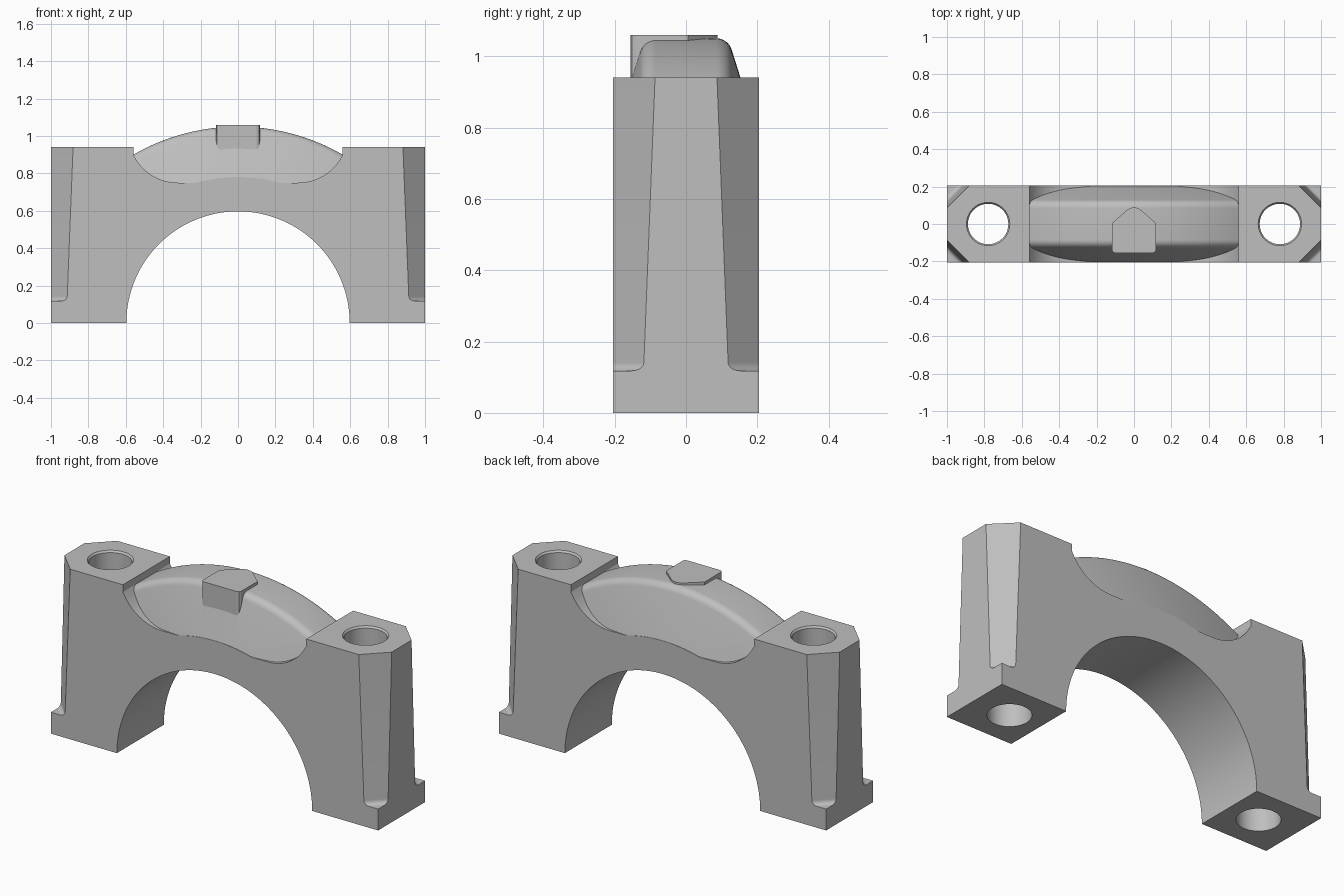
import bpy
import bmesh
from math import sin, cos, pi, radians, sqrt

if "Cube" in bpy.data.objects:
    bpy.data.objects.remove(bpy.data.objects["Cube"], do_unlink=True)

HALF_DEPTH = 0.205
PILLAR_TOP = 0.94
ARCH_R = 0.597
CROWN_R, CROWN_Z = 1.12, -0.07      # top arc of the crown
NOTCH_X = 0.56                      # inner wall of each pillar head

metal = bpy.data.materials.new("cast grey")
metal.use_nodes = True
grey = (0.52, 0.52, 0.52, 1)
metal.diffuse_color = grey
metal.node_tree.nodes["Principled BSDF"].inputs["Base Color"].default_value = grey


def loft(name, rings):
    """Closed solid through a list of equal-length point rings."""
    bm = bmesh.new()
    loops = [[bm.verts.new(p) for p in ring] for ring in rings]
    n = len(loops[0])
    for a, b in zip(loops, loops[1:]):
        for i in range(n):
            j = (i + 1) % n
            bm.faces.new((a[i], a[j], b[j], b[i]))
    bm.faces.new(loops[0])
    bm.faces.new(loops[-1])
    bmesh.ops.recalc_face_normals(bm, faces=bm.faces)
    mesh = bpy.data.meshes.new(name)
    bm.to_mesh(mesh)
    bm.free()
    mesh.materials.append(metal)
    obj = bpy.data.objects.new(name, mesh)
    bpy.context.collection.objects.link(obj)
    return obj


def combine(target, tool, operation):
    """Apply a boolean and discard the tool."""
    mod = target.modifiers.new(operation, "BOOLEAN")
    mod.object, mod.operation, mod.solver = tool, operation, "EXACT"
    bpy.context.view_layer.update()
    graph = bpy.context.evaluated_depsgraph_get()
    result = bpy.data.meshes.new_from_object(target.evaluated_get(graph))
    target.modifiers.clear()
    target.data = result
    bpy.data.objects.remove(tool, do_unlink=True)


def saddle_height(x):
    """Scooped floor beside the crown, rising along it at the middle."""
    r, start = 0.267, 0.32
    dx = max(abs(x) - start, 0)
    scoop = 0.75 + r - sqrt(r * r - dx * dx)
    return max(scoop, sqrt((CROWN_R - 0.27) ** 2 - x * x) + CROWN_Z)


# Arched body with two pillars
outline = [(-1, 0), (-1, PILLAR_TOP), (-NOTCH_X, PILLAR_TOP)]
steps = 56
for i in range(steps + 1):
    x = NOTCH_X * (2 * i / steps - 1)
    outline.append((x, saddle_height(x)))
outline += [(NOTCH_X, PILLAR_TOP), (1, PILLAR_TOP), (1, 0)]
outline += [(ARCH_R * cos(pi * i / 72), ARCH_R * sin(pi * i / 72)) for i in range(73)]
body = loft("bearing_cap", [[(x, y, z) for x, z in outline]
                            for y in (-HALF_DEPTH, HALF_DEPTH)])

# Drafted crown: half section (y, depth) with rounded shoulder, swept on the arc
shoulder = 0.045
half = []
for i in range(9):
    a = radians(72) * i / 8
    half.append((0.085 + shoulder * sin(a), shoulder * (1 - cos(a))))
half.append((0.2045, 0.275))
section = half + [(-y, d) for y, d in reversed(half)]
rings = []
for i in range(49):
    a = radians(31.2) * (i / 24 - 1)
    rings.append([((CROWN_R - d) * sin(a), y, (CROWN_R - d) * cos(a) + CROWN_Z)
                  for y, d in section])
combine(body, loft("crown", rings), "UNION")

# Pointed locating tab on the crown
side = [(0.1, -0.155), (0.111, -0.151), (0.117, -0.14), (0.117, 0.005),
        (0.035, 0.077), (0.018, 0.086)]
plan = side + [(0, 0.089)] + [(-x, y) for x, y in reversed(side)]
tab = loft("locating_tab", [[(x, y, z) for x, y in plan] for z in (0.88, 1.06)])
combine(body, tab, "UNION")

# Bolt holes with a small top chamfer
for sx in (-1, 1):
    levels = [(-0.05, 0.108), (PILLAR_TOP - 0.01, 0.108),
              (PILLAR_TOP, 0.116), (PILLAR_TOP + 0.05, 0.116)]
    hole = loft("bolt_hole", [[(sx * 0.78 + r * cos(2 * pi * i / 64),
                                r * sin(2 * pi * i / 64), z) for i in range(64)]
                              for z, r in levels])
    combine(body, hole, "DIFFERENCE")

# Tapered corner reliefs with a filleted floor
floor, fillet, over = 0.118, 0.024, 0.03
levels = []
for i in range(9):
    a = pi / 2 * i / 8
    levels.append((floor + fillet * (1 - cos(a)),
                   0.087 - 1.4 * fillet * (1 - sin(a))))
levels.append((PILLAR_TOP + 0.02, 0.119))
for sx in (-1, 1):
    for sy in (-1, 1):
        rings = []
        for z, leg in levels:
            cx, cy, size = 1 + over, HALF_DEPTH + over, leg + 2 * over
            rings.append([(sx * cx, sy * cy, z), (sx * (cx - size), sy * cy, z),
                          (sx * cx, sy * (cy - size), z)])
        combine(body, loft("corner_relief", rings), "DIFFERENCE")

# Smooth curved faces, crisp edges
bpy.ops.object.select_all(action="DESELECT")
body.select_set(True)
bpy.context.view_layer.objects.active = body
bpy.ops.object.shade_smooth_by_angle(angle=radians(16))
